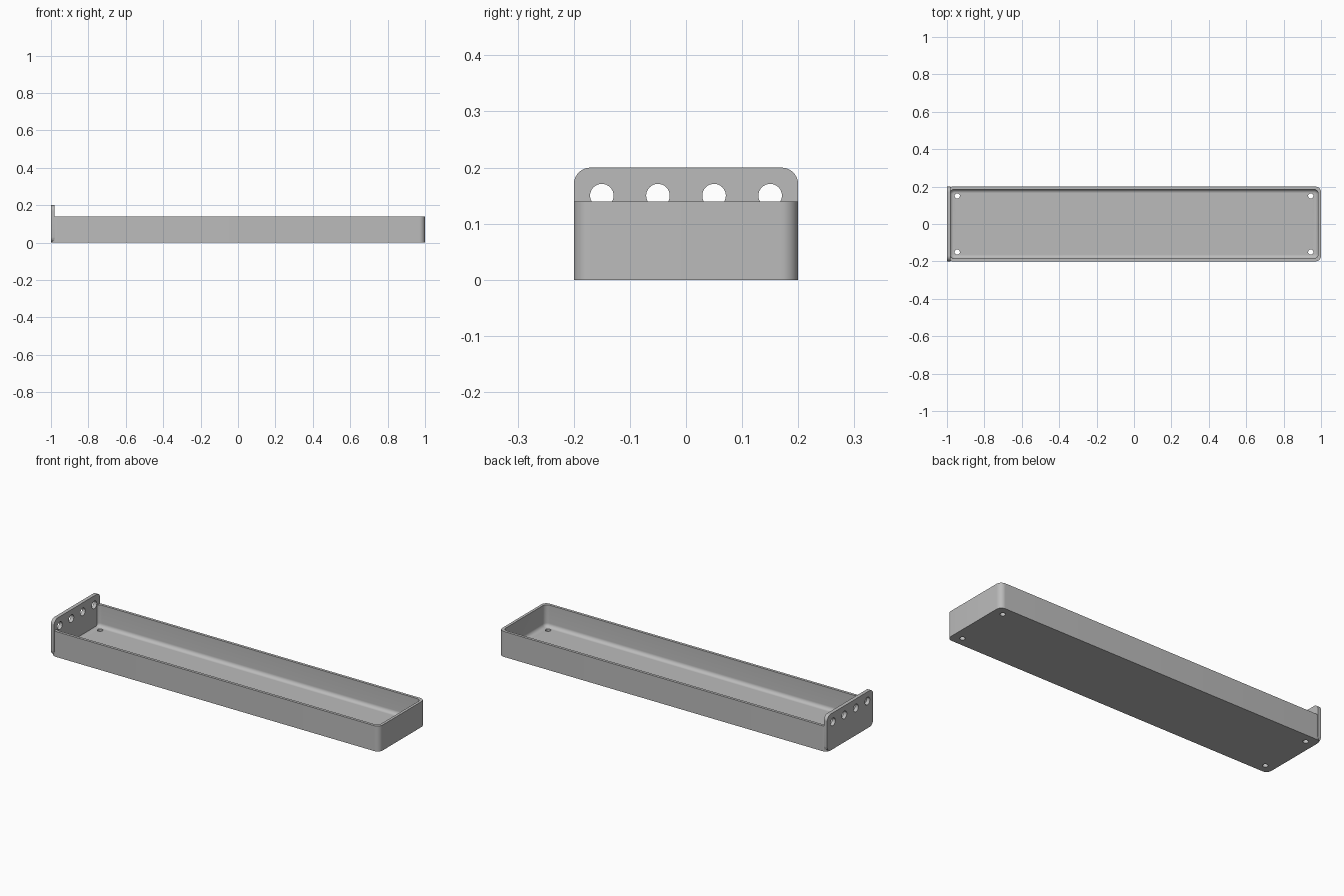
import bpy, bmesh, math
from mathutils import Matrix

cube = bpy.data.objects.get("Cube")
if cube:
    bpy.data.objects.remove(cube, do_unlink=True)

WALL, FLOOR, FILLET = 0.015, 0.02, 0.02
TRAY_H, PLATE_H, PLATE_T = 0.14, 0.2, 0.02

grey = bpy.data.materials.new("light grey")
grey.use_nodes = True
grey.diffuse_color = (0.5, 0.5, 0.5, 1)
grey.node_tree.nodes["Principled BSDF"].inputs["Base Color"].default_value = grey.diffuse_color


def rounded_rect(hx, hy, r, steps=10):
    """Counter-clockwise outline of a rectangle with round corners."""
    points = []
    for k, (sx, sy) in enumerate(((1, 1), (-1, 1), (-1, -1), (1, -1))):
        for i in range(steps + 1):
            a = math.pi / 2 * (k + i / steps)
            points.append((sx * (hx - r) + r * math.cos(a), sy * (hy - r) + r * math.sin(a)))
    return points


def loft(name, rings, matrix=Matrix()):
    """Closed solid through a stack of (outline, height) rings."""
    bm = bmesh.new()
    loops = [[bm.verts.new((x, y, z)) for x, y in outline] for outline, z in rings]
    n = len(loops[0])
    for low, high in zip(loops, loops[1:]):
        for i in range(n):
            j = (i + 1) % n
            bm.faces.new((low[i], low[j], high[j], high[i]))
    bm.faces.new(loops[0][::-1])
    bm.faces.new(loops[-1])
    bm.transform(matrix)
    bmesh.ops.recalc_face_normals(bm, faces=bm.faces)
    mesh = bpy.data.meshes.new(name)
    bm.to_mesh(mesh)
    bm.free()
    mesh.materials.append(grey)
    obj = bpy.data.objects.new(name, mesh)
    bpy.context.collection.objects.link(obj)
    return obj


def combine(target, tool, operation):
    """Apply a boolean and discard the tool."""
    mod = target.modifiers.new(tool.name, "BOOLEAN")
    mod.operation, mod.solver, mod.object = operation, "EXACT", tool
    bpy.context.view_layer.objects.active = target
    bpy.ops.object.modifier_apply(modifier=mod.name)
    bpy.data.objects.remove(tool, do_unlink=True)


def drill(target, radius, length, matrix):
    circle = rounded_rect(radius, radius, radius * 0.999, 8)
    combine(target, loft("drill", [(circle, -length), (circle, length)], matrix), "DIFFERENCE")


# Tray body with round vertical corners
outer = rounded_rect(1, 0.2, 0.03)
tray = loft("tray", [(outer, 0), (outer, TRAY_H)])

# Hollow with a filleted floor
rings = []
for i in range(9):
    a = math.pi / 2 * i / 8
    inset = WALL + FILLET * (1 - math.sin(a))
    outline = rounded_rect(1 - inset, 0.2 - inset, 0.025 + WALL - inset)
    rings.append((outline, FLOOR + FILLET * (1 - math.cos(a))))
rings.append((rings[-1][0], TRAY_H + 0.05))
combine(tray, loft("hollow", rings), "DIFFERENCE")

# Raised end plate, standing upright on the right end
upright = Matrix(((0, 0, 1, -1), (1, 0, 0, 0), (0, 1, 0, PLATE_H / 2), (0, 0, 0, 1)))
profile = rounded_rect(0.2, PLATE_H / 2, 0.03)
combine(tray, loft("end_plate", [(profile, 0), (profile, PLATE_T)], upright), "UNION")

# Row of holes through the end plate
for y in (-0.15, -0.05, 0.05, 0.15):
    drill(tray, 0.021, 0.05, Matrix.Translation((0, y, 0.05)) @ upright)

# Drain holes in the floor corners
for x in (-0.945, 0.945):
    for y in (-0.15, 0.15):
        drill(tray, 0.014, 0.05, Matrix.Translation((x, y, 0)))

tray.name = "tray_with_end_plate"
bpy.ops.object.select_all(action="DESELECT")
tray.select_set(True)
bpy.context.view_layer.objects.active = tray
bpy.ops.object.shade_smooth_by_angle(angle=math.radians(35))
